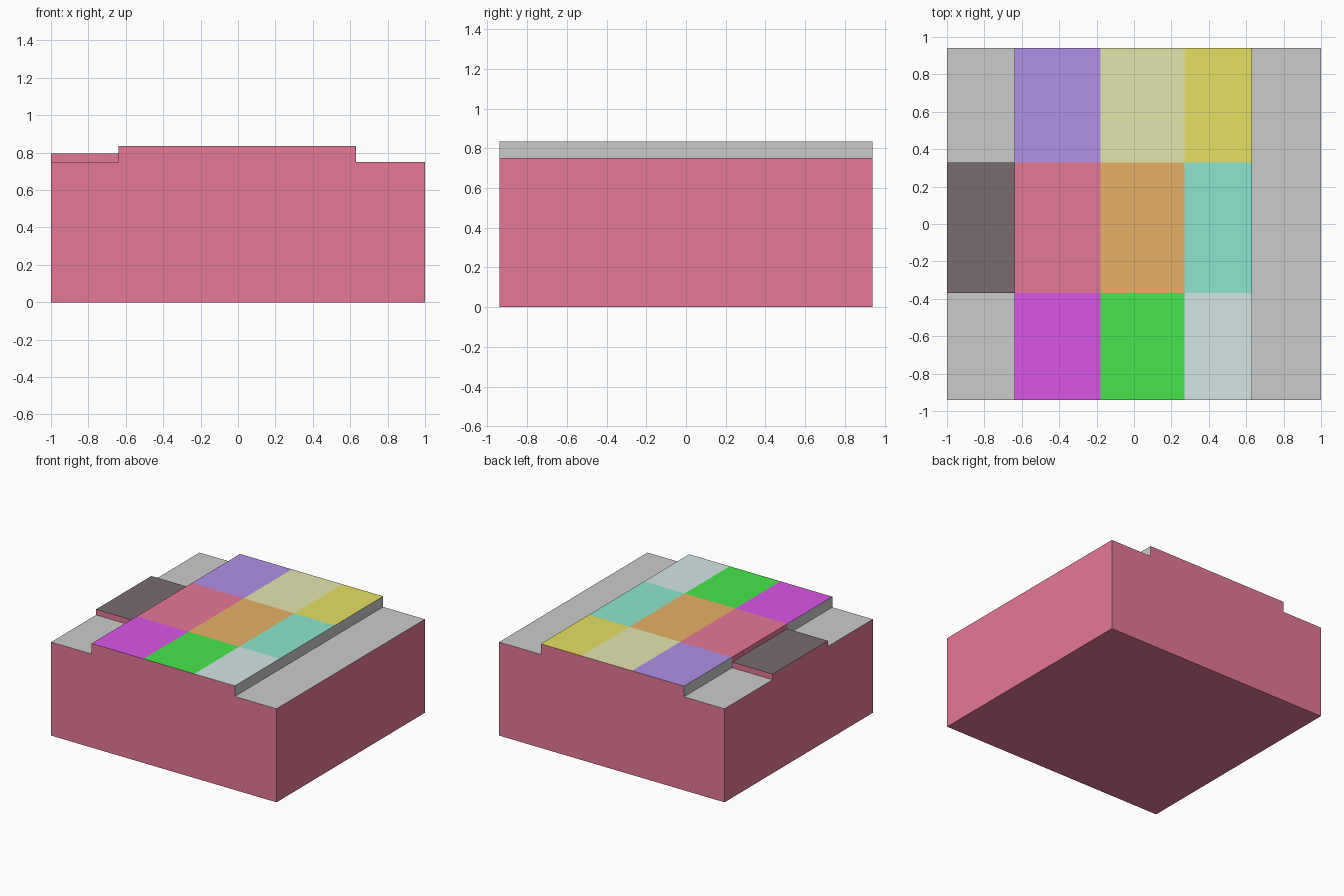
import bpy, bmesh
from mathutils import Vector

if "Cube" in bpy.data.objects:
    bpy.data.objects.remove(bpy.data.objects["Cube"])

XS = (-0.64, -0.18, 0.27, 0.63)      # column lines of the raised grid
YS = (-0.94, -0.37, 0.33, 0.94)      # row lines
STEP, TILE, TOP = 0.75, 0.795, 0.835  # heights

GREY = (0.698, 0.698, 0.698)
DARK = (0.188, 0.149, 0.161)
RED = (0.784, 0.188, 0.306)
# Panel colours, rows from front to back
PANELS = [
    [(0.698, 0.094, 0.796), (0.063, 0.796, 0.075), (0.655, 0.788, 0.784)],
    [RED, (0.784, 0.439, 0.133), (0.267, 0.788, 0.620)],
    [(0.439, 0.282, 0.796), (0.776, 0.792, 0.420), (0.788, 0.745, 0.125)],
]


def material(name, rgb):
    mat = bpy.data.materials.new(name)
    mat.diffuse_color = (*rgb, 1)
    mat.use_nodes = True
    mat.node_tree.nodes["Principled BSDF"].inputs["Base Color"].default_value = mat.diffuse_color
    return mat


def cut(bm, pick, co, normal):
    """Split only the picked faces along a plane."""
    faces = [f for f in bm.faces if pick(f)]
    edges = {e for f in faces for e in f.edges}
    verts = {v for f in faces for v in f.verts}
    bmesh.ops.bisect_plane(bm, geom=[*faces, *edges, *verts],
                           plane_co=co, plane_no=normal)


def extrude_profile(points):
    """Extrude an x/z outline along the full depth."""
    bm = bmesh.new()
    face = bm.faces.new([bm.verts.new((x, YS[0], z)) for x, z in points])
    ext = bmesh.ops.extrude_face_region(bm, geom=[face])["geom"]
    moved = [g for g in ext if isinstance(g, bmesh.types.BMVert)]
    bmesh.ops.translate(bm, verts=moved, vec=(0, YS[-1] - YS[0], 0))
    bmesh.ops.recalc_face_normals(bm, faces=bm.faces)
    return bm


def finish(bm, name, mats):
    mesh = bpy.data.meshes.new(name)
    bm.to_mesh(mesh)
    bm.free()
    for m in mats:
        mesh.materials.append(m)
    obj = bpy.data.objects.new(name, mesh)
    bpy.context.collection.objects.link(obj)


red = material("body_red", RED)
grey = material("step_grey", GREY)
dark = material("tile_dark", DARK)
panel_mats = [material(f"panel_{r}_{c}", rgb)
              for r, row in enumerate(PANELS) for c, rgb in enumerate(row)]

# Stepped body
bm = extrude_profile([(-1, 0), (1, 0), (1, STEP), (XS[3], STEP),
                      (XS[3], TOP), (XS[0], TOP), (XS[0], STEP), (-1, STEP)])


def is_top(f):
    return f.normal.z > 0.9 and f.calc_center_median().z > TOP - 0.01


def is_riser(f):
    return abs(f.normal.x) > 0.9 and abs(f.calc_center_median().x) < 0.9


# Split the raised top into panels, and the left riser at the tile
for x in XS[1:3]:
    cut(bm, is_top, Vector((x, 0, 0)), Vector((1, 0, 0)))
for y in YS[1:3]:
    cut(bm, lambda f: is_top(f) or is_riser(f), Vector((0, y, 0)), Vector((0, 1, 0)))
bm.normal_update()

# Paint faces: slot 0 red, slot 1 grey, then the nine panels
for f in bm.faces:
    c = f.calc_center_median()
    if is_top(f):
        col = sum(c.x > x for x in XS[1:3])
        row = sum(c.y > y for y in YS[1:3])
        f.material_index = 2 + row * 3 + col
    elif is_riser(f):
        behind_tile = c.x < 0 and YS[1] < c.y < YS[2]
        f.material_index = 0 if behind_tile else 1
    elif f.normal.z > 0.9:
        f.material_index = 1
finish(bm, "stepped_body", [red, grey, *panel_mats])

# Low tile on the left step, open where it meets the body
bm = bmesh.new()
bmesh.ops.create_cube(bm, size=1)
for v in bm.verts:
    v.co = (XS[0] if v.co.x > 0 else -1,
            YS[2] if v.co.y > 0 else YS[1],
            TILE if v.co.z > 0 else STEP)
bm.normal_update()
hidden = [f for f in bm.faces if f.normal.z < -0.9 or f.normal.x > 0.9]
bmesh.ops.delete(bm, geom=hidden, context='FACES')
for f in bm.faces:
    f.material_index = int(f.normal.z > 0.9)
finish(bm, "entry_tile", [red, dark])
